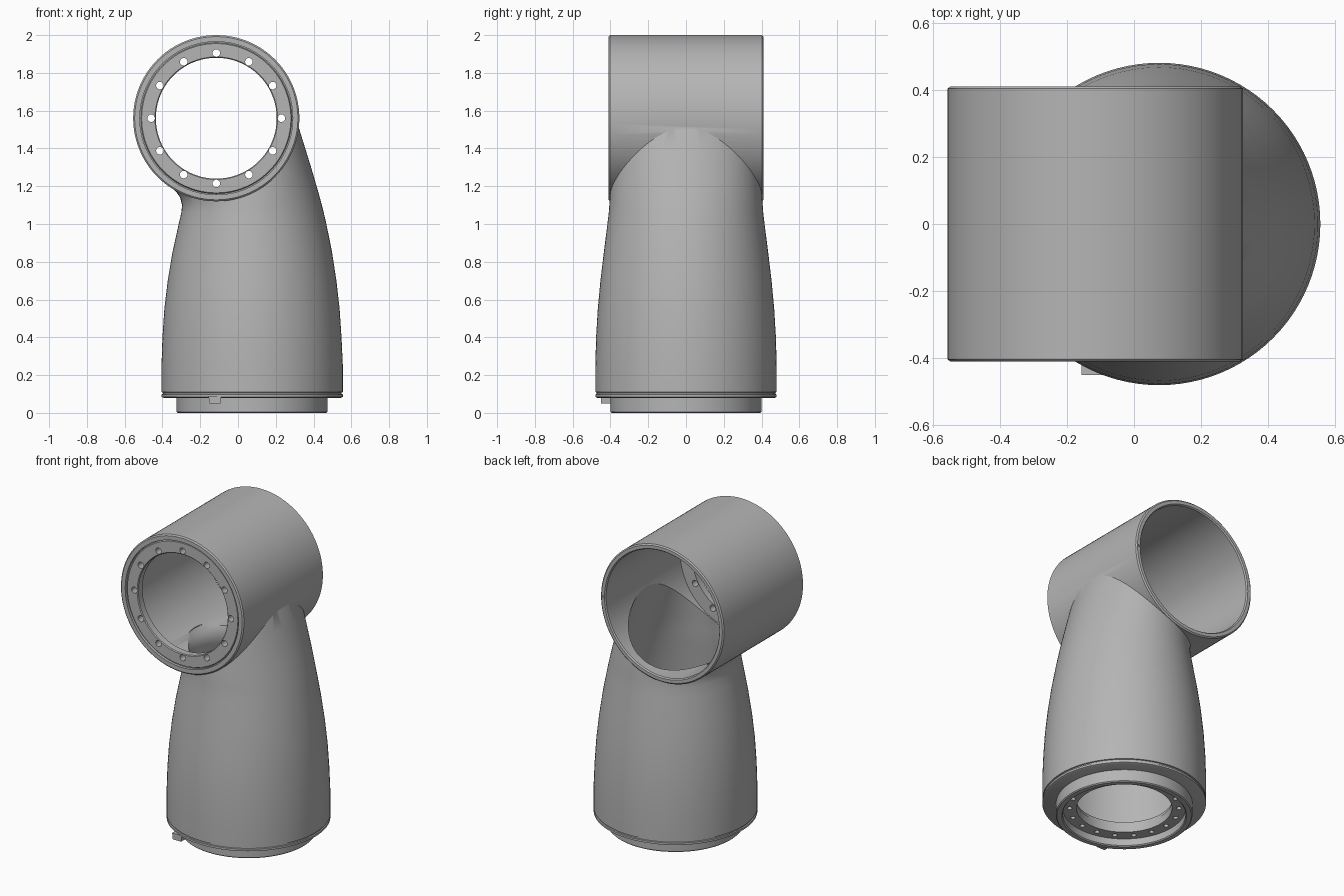
import bpy, bmesh
from math import cos, sin, tau, radians

if "Cube" in bpy.data.objects:
    bpy.data.objects.remove(bpy.data.objects["Cube"])

# Single cast-grey material
grey = bpy.data.materials.new("cast grey")
grey.use_nodes = True
colour = (0.46, 0.46, 0.46, 1)
grey.diffuse_color = colour
grey.node_tree.nodes["Principled BSDF"].inputs["Base Color"].default_value = colour

SEG = 96
TUBE_X, TUBE_Z = -0.115, 1.56
BASE_X = 0.075


def on_tube(r, a, h):
    """Point at radius r, angle a, depth h around the horizontal tube axis."""
    return (TUBE_X + r * cos(a), h, TUBE_Z + r * sin(a))


def on_base(r, a, h):
    """Point at radius r, angle a, height h around the upright base axis."""
    return (BASE_X + r * cos(a), r * sin(a), h)


def finish(name, bm):
    bmesh.ops.remove_doubles(bm, verts=bm.verts, dist=1e-5)
    bmesh.ops.recalc_face_normals(bm, faces=bm.faces)
    mesh = bpy.data.meshes.new(name)
    bm.to_mesh(mesh)
    bm.free()
    mesh.materials.append(grey)
    obj = bpy.data.objects.new(name, mesh)
    bpy.context.collection.objects.link(obj)
    return obj


def bridge(bm, rings, closed=False):
    count = len(rings)
    for i in range(count if closed else count - 1):
        low, high = rings[i], rings[(i + 1) % count]
        for j in range(len(low)):
            k = (j + 1) % len(low)
            bm.faces.new((low[j], low[k], high[k], high[j]))
    if not closed:
        bm.faces.new(rings[0])
        bm.faces.new(rings[-1])


def lathe(name, profile, place, closed=False):
    """Revolve (radius, height) points; closed profiles make hollow rings."""
    bm = bmesh.new()
    rings = [[bm.verts.new(place(r, tau * j / SEG, h)) for j in range(SEG)]
             for r, h in profile]
    bridge(bm, rings, closed)
    return finish(name, bm)


def loft(name, rows, inset=0.0):
    """Skin oval sections (z, left x, right x, half depth)."""
    bm = bmesh.new()
    rings = []
    for z, left, right, depth in rows:
        ring = []
        for j in range(SEG):
            c, s = cos(tau * j / SEG), sin(tau * j / SEG)
            reach = (right - BASE_X if c > 0 else BASE_X - left) - inset
            ring.append(bm.verts.new((BASE_X + reach * c, (depth - inset) * s, z)))
        rings.append(ring)
    bridge(bm, rings)
    return finish(name, bm)


def pins(name, place, count, circle, radius, low, high):
    """A ring of small cylinders used to drill bolt holes."""
    bm = bmesh.new()
    for i in range(count):
        x, y, z = place(circle, tau * i / count, 0)
        rings = []
        for h in (low, high):
            ring = []
            for j in range(16):
                u, v = radius * cos(tau * j / 16), radius * sin(tau * j / 16)
                p = (x + u, h, z + v) if place is on_tube else (x + u, y + v, h)
                ring.append(bm.verts.new(p))
            rings.append(ring)
        bridge(bm, rings)
    return finish(name, bm)


def combine(obj, tool, operation):
    mod = obj.modifiers.new(operation.lower(), "BOOLEAN")
    mod.operation, mod.solver, mod.object = operation, "EXACT", tool
    bpy.context.view_layer.objects.active = obj
    bpy.ops.object.modifier_apply(modifier=mod.name)
    bpy.data.objects.remove(tool)


def smooth(obj):
    bpy.ops.object.select_all(action="DESELECT")
    obj.select_set(True)
    bpy.context.view_layer.objects.active = obj
    bpy.ops.object.shade_smooth_by_angle(angle=radians(28))


# Tapered body: grooved round skirt, then ovals leaning into the tube
skirt = [(BASE_X - r, BASE_X + r, r) for r in (0.47, 0.48, 0.473, 0.48)]
skirt_z = [(0.08, 0), (0.085, 1), (0.098, 1), (0.1, 2), (0.108, 2), (0.11, 3)]
rows = [(z,) + skirt[i] for z, i in skirt_z]
upper = [
    (0.25, -0.405, 0.555, 0.48),
    (0.4, -0.4, 0.548, 0.476),
    (0.55, -0.39, 0.538, 0.467),
    (0.7, -0.372, 0.521, 0.453),
    (0.85, -0.347, 0.498, 0.435),
    (1.0, -0.314, 0.468, 0.416),
    (1.06, -0.3, 0.454, 0.409),
    (1.1, -0.296, 0.444, 0.406),
    (1.14, -0.306, 0.433, 0.403),
    (1.17, -0.327, 0.425, 0.4),
    (1.2, -0.36, 0.416, 0.397),
    (1.3, -0.36, 0.387, 0.388),
    (1.4, -0.34, 0.356, 0.378),
    (1.5, -0.3, 0.325, 0.37),
    (1.54, -0.28, 0.311, 0.36),
]
housing = loft("housing", rows + upper)

# Horizontal tube with softened rims
tube = lathe("tube", [(0.432, -0.41), (0.44, -0.403), (0.44, 0.403), (0.432, 0.41)], on_tube)
combine(housing, tube, "UNION")

# Hollow out the body, the bore and the base opening
hollow = [(0.12, -0.405, 0.555, 0.48)] + upper[:-1]
combine(housing, loft("cavity", hollow, 0.05), "DIFFERENCE")
bore = [(0.405, -0.6), (0.405, 0.402), (0.413, 0.412), (0.413, 0.6)]
combine(housing, lathe("bore", bore, on_tube), "DIFFERENCE")
combine(housing, lathe("opening", [(0.285, -0.1), (0.285, 0.2)], on_base), "DIFFERENCE")
combine(housing, pins("rim_hole", on_tube, 1, 0.4215, 0.007, 0.36, 0.5), "DIFFERENCE")

# Bolted ring inside the front of the tube
front_flange = lathe("front_flange", [
    (0.415, -0.392), (0.4, -0.392), (0.395, -0.402), (0.325, -0.402),
    (0.32, -0.397), (0.32, -0.355), (0.415, -0.355)], on_tube, True)
combine(front_flange, pins("bolts", on_tube, 12, 0.345, 0.02, -0.5, -0.3), "DIFFERENCE")

# Base collar with a recessed bolted ring
base_collar = lathe("base_collar", [
    (0.4, 0.1), (0.4, 0.006), (0.394, 0), (0.366, 0), (0.36, 0.006),
    (0.36, 0.05), (0.28, 0.05), (0.28, 0.1)], on_base, True)
combine(base_collar, pins("bolts", on_base, 18, 0.32, 0.015, 0.03, 0.085), "DIFFERENCE")

# Small locating key under the front of the skirt
bm = bmesh.new()
bmesh.ops.create_cube(bm, size=1)
for v in bm.verts:
    low = v.co.z < 0
    v.co = (-0.122 + v.co.x * (0.06 if low else 0.068),
            -0.41 + v.co.y * 0.08, 0.05 if low else 0.09)
locating_key = finish("locating_key", bm)

for part in (housing, front_flange, base_collar):
    smooth(part)
